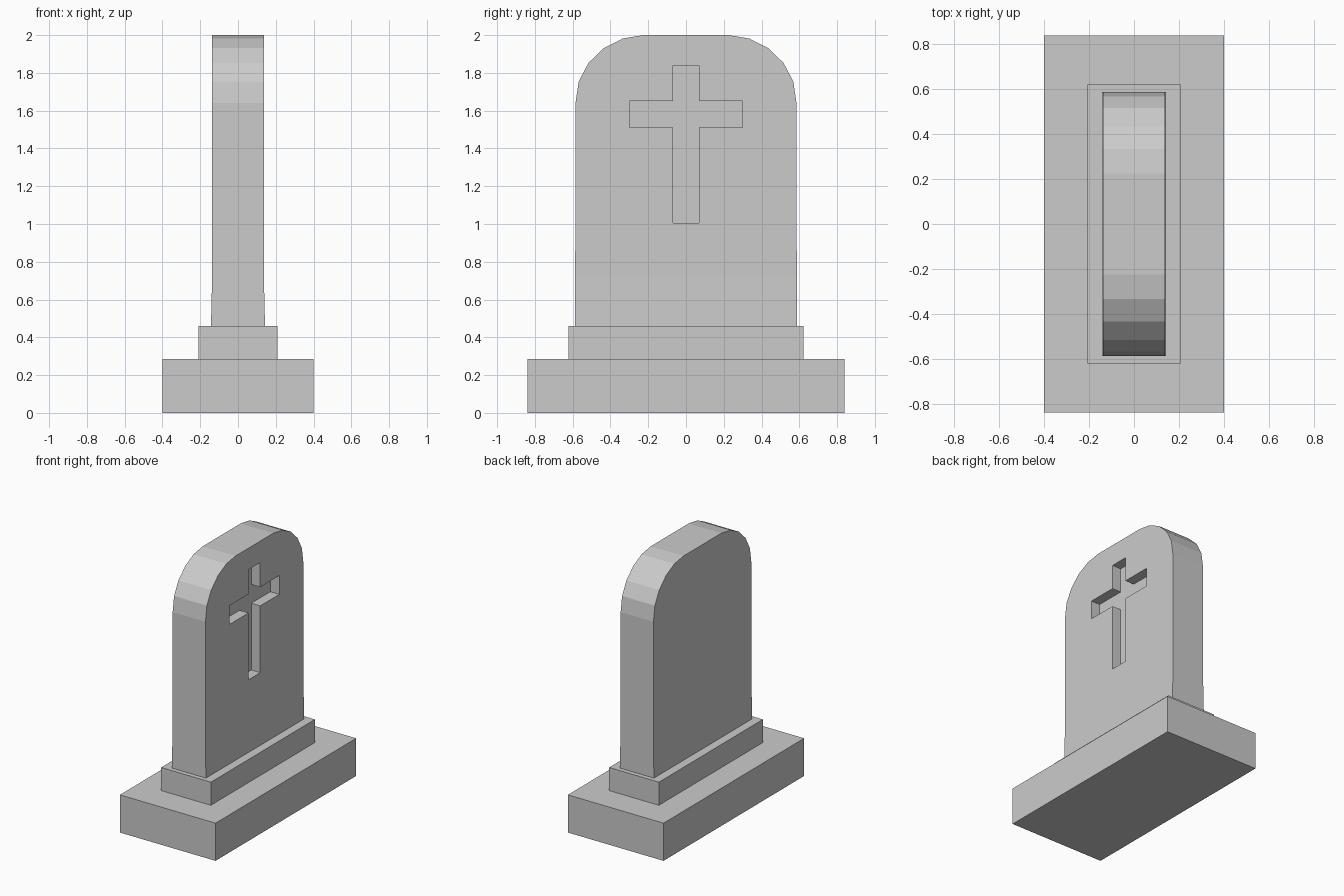
import bpy, bmesh
from mathutils import Vector

if "Cube" in bpy.data.objects:
    bpy.data.objects.remove(bpy.data.objects["Cube"])


def block(name, hx, hy, z0, z1):
    bpy.ops.mesh.primitive_cube_add(size=1, location=(0, 0, (z0 + z1) / 2))
    ob = bpy.context.object
    ob.name = name
    ob.scale = (2 * hx, 2 * hy, z1 - z0)
    bpy.ops.object.transform_apply(location=True, rotation=False, scale=True)
    return ob


def prism(name, half, x0, x1, flare=None):
    """Extrude a half profile of (y, z), mirrored in y, from x0 to x1."""
    pts = half + [(-y, z) for y, z in reversed(half)]
    bm = bmesh.new()
    face = bm.faces.new([bm.verts.new((x0, y, z)) for y, z in pts])
    ext = bmesh.ops.extrude_face_region(bm, geom=[face])
    moved = [g for g in ext["geom"] if isinstance(g, bmesh.types.BMVert)]
    bmesh.ops.translate(bm, verts=moved, vec=(x1 - x0, 0, 0))
    if flare:
        # split above the foot and widen the bottom edge
        z, amount = flare
        bmesh.ops.bisect_plane(bm, geom=bm.verts[:] + bm.edges[:] + bm.faces[:],
                               plane_co=Vector((0, 0, z)), plane_no=Vector((0, 0, 1)))
        low = min(v.co.z for v in bm.verts)
        for v in bm.verts:
            if v.co.z < low + 1e-4:
                v.co.x += amount if v.co.x > 0 else -amount
    bmesh.ops.recalc_face_normals(bm, faces=bm.faces[:])
    me = bpy.data.meshes.new(name)
    bm.to_mesh(me)
    bm.free()
    ob = bpy.data.objects.new(name, me)
    bpy.context.collection.objects.link(ob)
    return ob


# stepped base
block("base", 0.40, 0.84, 0.0, 0.285)
block("plinth", 0.208, 0.621, 0.285, 0.46)

# headstone slab with faceted round shoulders and a slightly flared foot
slab = prism("headstone", [(0.587, 0.46), (0.585, 1.64), (0.568, 1.755), (0.516, 1.853),
                           (0.434, 1.932), (0.335, 1.982), (0.225, 2.0)],
             -0.137, 0.137, flare=(0.72, 0.006))

# cross-shaped recess in the +x face
cutter = prism("cross_cutter", [(0.07, 1.005), (0.07, 1.51), (0.298, 1.51),
                                (0.298, 1.652), (0.07, 1.652), (0.07, 1.838)],
               0.062, 0.25)
cutter.hide_render = True
cutter.hide_viewport = True
cut = slab.modifiers.new("cross_recess", "BOOLEAN")
cut.operation = "DIFFERENCE"
cut.solver = "EXACT"
cut.object = cutter
